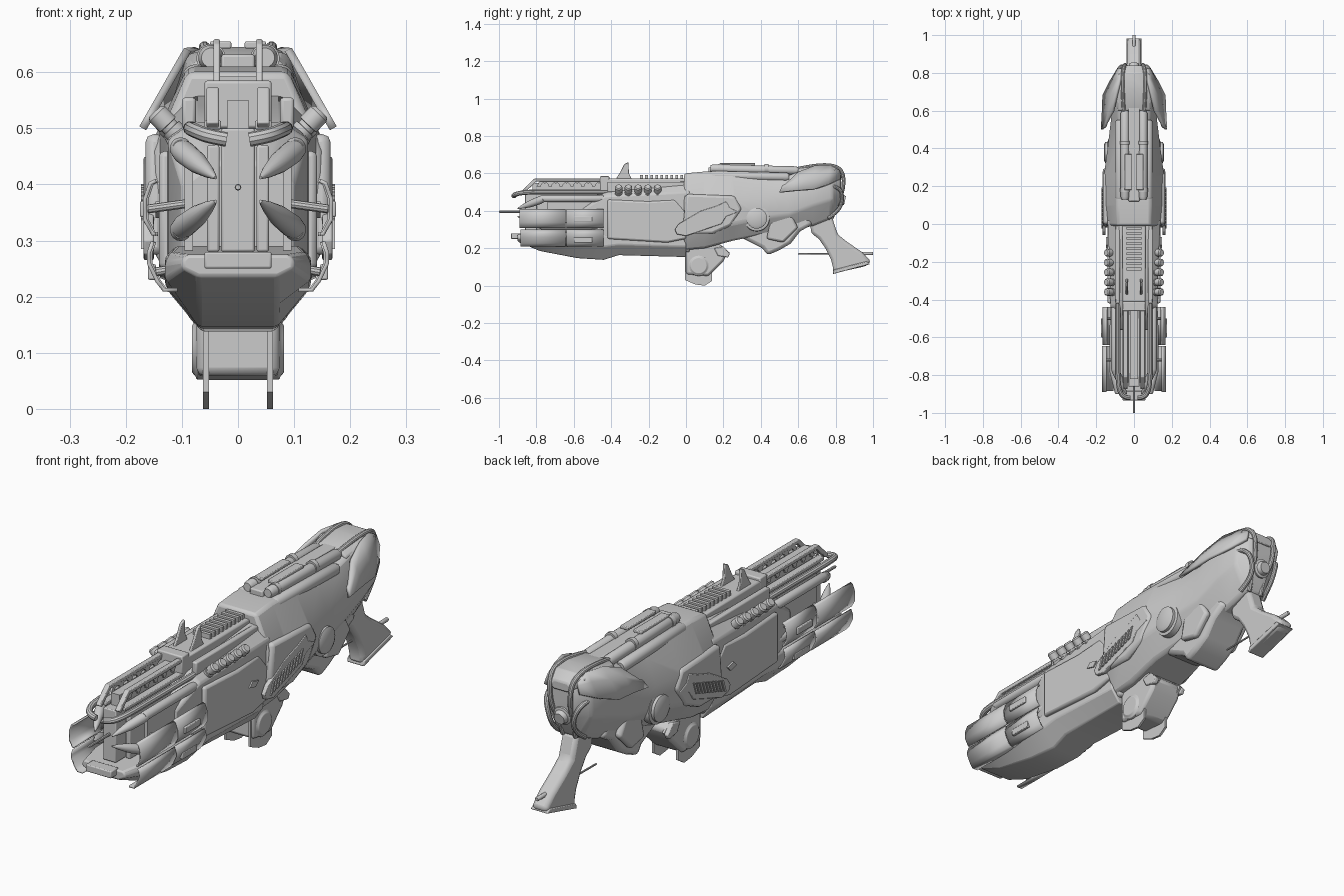
import bpy, bmesh, math
from mathutils import Vector


def finish(name, mesh, mirror=False, bevel=0, solid=0):
    ob = bpy.data.objects.new(name, mesh)
    bpy.context.collection.objects.link(ob)
    if solid:
        m = ob.modifiers.new("Solid", 'SOLIDIFY')
        m.thickness, m.offset = solid, 0
    if bevel:
        m = ob.modifiers.new("Bevel", 'BEVEL')
        m.width, m.segments, m.limit_method, m.angle_limit = bevel, 2, 'ANGLE', math.radians(25)
    if mirror:
        ob.modifiers.new("Mirror", 'MIRROR')
    return ob


def skin(name, rings, closed=True, **kw):
    """Bridge equal-length rings of points; cap them when closed."""
    bm = bmesh.new()
    rows = [[bm.verts.new(p) for p in r] for r in rings]
    n = len(rows[0])
    for a, b in zip(rows, rows[1:]):
        for i in range(n if closed else n - 1):
            j = (i + 1) % n
            bm.faces.new((a[i], a[j], b[j], b[i]))
    if closed:
        bm.faces.new(rows[0])
        bm.faces.new(rows[-1])
    bmesh.ops.recalc_face_normals(bm, faces=bm.faces)
    me = bpy.data.meshes.new(name)
    bm.to_mesh(me)
    bm.free()
    return finish(name, me, **kw)


def hull(name, stations, **kw):
    """Loft of eight-sided sections: y, bottom w/z, side w, low/high z, top w/z."""
    rings = []
    for y, wb, zb, w, zl, zh, wt, zt in stations:
        half = [(wb, zb), (w, zl), (w, zh), (wt, zt)]
        rings.append([(x, y, z) for x, z in half] + [(-x, y, z) for x, z in reversed(half)])
    return skin(name, rings, **kw)


def prism(name, yz, x0, x1, **kw):
    return skin(name, [[(x, y, z) for y, z in yz] for x in (x0, x1)], **kw)


def box(name, x0, x1, y0, y1, z0, z1, **kw):
    return prism(name, [(y0, z0), (y1, z0), (y1, z1), (y0, z1)], x0, x1, **kw)


def lathe(name, a, b, prof, n=24, **kw):
    """Turned part from a to b; prof lists (fraction along, radius)."""
    a, b = Vector(a), Vector(b)
    d = b - a
    u = d.orthogonal().normalized()
    v = d.normalized().cross(u)
    rings = [[a + d * t + (u * math.cos(k * math.tau / n) + v * math.sin(k * math.tau / n)) * r
              for k in range(n)] for t, r in prof]
    return skin(name, rings, **kw)


def rod(name, a, b, r, n=16, **kw):
    return lathe(name, a, b, [(0, r * .75), (.03, r), (.97, r), (1, r * .75)], n, **kw)


def hose(name, pts, r, mirror=True):
    cu = bpy.data.curves.new(name, 'CURVE')
    cu.dimensions, cu.bevel_depth, cu.bevel_resolution, cu.use_fill_caps = '3D', r, 3, True
    sp = cu.splines.new('NURBS')
    sp.points.add(len(pts) - 1)
    for q, p in zip(sp.points, pts):
        q.co = (*p, 1)
    sp.use_endpoint_u, sp.order_u, sp.resolution_u = True, 3, 6
    tmp = bpy.data.objects.new(name + "_path", cu)
    me = bpy.data.meshes.new_from_object(tmp)
    bpy.data.objects.remove(tmp)
    return finish(name, me, mirror)


# Main hulls
hull("front_body", [(-.56, .06, .2, .10, .27, .40, .05, .44), (-.43, .07, .17, .125, .26, .48, .08, .51),
                    (-.2, .08, .175, .13, .27, .49, .08, .54), (.02, .09, .18, .14, .28, .5, .08, .56)], bevel=.008)
hull("rear_body", [(-.01, .10, .19, .15, .28, .46, .09, .60), (.1, .10, .2, .16, .3, .46, .09, .61),
                   (.25, .10, .24, .16, .33, .46, .09, .605), (.4, .08, .27, .14, .36, .46, .09, .575),
                   (.55, .07, .29, .122, .38, .5, .08, .59), (.68, .06, .32, .12, .43, .54, .09, .635),
                   (.78, .05, .36, .105, .46, .56, .07, .635), (.83, .03, .46, .06, .5, .56, .045, .60)], bevel=.012)
hull("chin", [(-.90, .07, .235, .10, .25, .265, .09, .275), (-.78, .07, .185, .13, .23, .26, .12, .28),
              (-.58, .07, .147, .13, .22, .27, .11, .29), (-.44, .065, .138, .125, .21, .27, .1, .29),
              (-.36, .07, .163, .125, .22, .27, .1, .29), (0, .08, .153, .12, .21, .27, .1, .29)], bevel=.006)
prism("side_armour", [(-.42, .25), (-.1, .23), (.0, .25), (.03, .36), (-.06, .46), (-.2, .45), (-.42, .46)],
      .115, .141, mirror=True, bevel=.01)
prism("receiver_plate", [(-.02, .275), (.14, .275), (.24, .32), (.3, .41), (.26, .48), (0, .49)],
      .13, .165, mirror=True, bevel=.014)

# Barrel core and front emitters
box("barrel_core", -.03, .03, -.86, -.43, .28, .5, bevel=.004)
box("core_cheek", .033, .055, -.80, -.43, .28, .47, mirror=True, bevel=.004)
box("core_side_wall", .08, .095, -.74, -.43, .28, .45, mirror=True)
rod("firing_needle", (0, -1, .395), (0, -.8, .395), .006, 8)
for z0, z1 in ((.465, .412), (.318, .37)):
    rod("emitter_tube", (.102, -.78, z0), (.102, -.42, z0), .019, mirror=True)
    lathe("emitter_prong", (.106, -.76, z0), (.04, -.9, z1),
          [(0, .017), (.15, .021), (.5, .019), (.8, .011), (1, .003)], 16, mirror=True)
hose("front_pipe", [(.085, -.42, .5), (.085, -.7, .5), (.085, -.83, .5), (.075, -.89, .495),
                    (.05, -.92, .485), (.02, -.92, .48)], .013)
box("muzzle_brace", -.06, .06, -.935, -.885, .25, .28, bevel=.004)

# Top rail with scalloped web
notches = []
for i in range(6):
    cy = -.755 + i * .058
    notches += [(cy - .021 * math.cos(k * math.pi / 6), .53 + .021 * math.sin(k * math.pi / 6)) for k in range(7)]
prism("rail_web", [(-.80, .53)] + notches + [(-.43, .53), (-.43, .562), (-.78, .562)], .036, .044, mirror=True)
prism("rail_top_bar", [(-.875, .51), (-.86, .50), (-.80, .557), (-.42, .557), (-.42, .573), (-.81, .573)],
      .034, .056, mirror=True, bevel=.003)
box("rail_lower_bar", .03, .06, -.84, -.42, .498, .514, mirror=True, bevel=.003)
box("rail_channel", -.02, .02, -.82, -.42, .5, .55)
box("rail_rear_block", -.06, .06, -.46, -.41, .5, .585, bevel=.005)

# Curved side shields, split into two lengths
upper = [(.146, .312), (.152, .312), (.166, .338), (.166, .374), (.156, .402), (.146, .407)]
lower = [(.108, .212), (.132, .212), (.144, .228), (.159, .26), (.159, .278), (.152, .298)]
for part, prof, y0 in (("upper", upper, -.89), ("lower", lower, -.885)):
    for a, b, g in ((y0, -.645, 0), (-.64, -.44, -.003)):
        skin(part + "_shield", [[(x + g, y, z) for x, z in prof] for y in (a, b)],
             closed=False, mirror=True, solid=.007)
    z = (prof[2][1] + prof[3][1]) / 2
    x = (prof[2][0] + prof[3][0]) / 2
    box(part + "_shield_lug", x - .005, x + .009, -.6, -.5, z - .014, z + .014, mirror=True, bevel=.003)
    for y in (-.72, -.5):
        rod(part + "_shield_mount", (.09, y, z + .01), (x - .004, y, z), .008, 10, mirror=True)

# Spine, ribs, sight horns and side cells
box("spine", -.06, .06, -.42, .01, .5, .572, bevel=.006)
box("spine_edge", .075, .1, -.42, 0, .5, .555, mirror=True, bevel=.006)
for i in range(9):
    box("spine_rib", -.04, .04, -.245 + i * .027, -.231 + i * .027, .56, .592)
prism("sight_horn", [(-.375, .57), (-.29, .57), (-.305, .6), (-.308, .66), (-.33, .65), (-.35, .61)],
      .032, .044, mirror=True, bevel=.003)
for i in range(5):
    y = -.36 + i * .052
    lathe("side_cell", (.095, y, .475), (.148, y, .53),
          [(0, .02), (.45, .02), (.46, .016), (.56, .016), (.57, .02), (.92, .02), (1, .015)], 14, mirror=True)

# Slanted vent on each flank
prism("vent_frame", [(-.05, .275), (.0, .265), (.19, .33), (.215, .37), (.28, .395), (.235, .415), (.215, .45),
                     (.16, .425), (.08, .4), (-.04, .33), (-.06, .30)], .150, .168, mirror=True, bevel=.003)
for i in range(10):
    y, z = -.025 + i * .021, .285 + i * .0068
    prism("vent_slat", [(y, z), (y + .011, z + .003), (y + .029, z + .055), (y + .018, z + .052)],
          .16, .173, mirror=True)
prism("flank_strip", [(-.13, .35), (-.09, .34), (-.07, .36), (-.11, .37)], .135, .147, mirror=True)

# Magazine pod
prism("pod_body", [(0, .06), (.12, .05), (.2, .13), (.225, .18), (.16, .24), (0, .24)], -.074, .074, bevel=.014)
prism("pod_plate", [(-.005, .19), (-.005, .03), (.05, .006), (.1, 0), (.14, .025), (.14, .08), (.235, .175),
                    (.19, .215)], .052, .062, mirror=True)
lathe("pod_disc", (.06, .068, .107), (.082, .068, .107), [(0, .055), (.6, .055), (.75, .048), (1, .042)],
      32, mirror=True, bevel=.002)
prism("pod_hook", [(.15, .2), (.2, .21), (.235, .17), (.225, .15), (.17, .16)], .06, .08, mirror=True, bevel=.004)

# Trigger housing, hip joint and grip
prism("trigger_housing", [(.24, .42), (.27, .27), (.33, .24), (.41, .2), (.435, .162), (.5, .19), (.56, .225),
                          (.61, .29), (.68, .33), (.6, .42)], -.085, .085, bevel=.018)
prism("housing_panel", [(.43, .25), (.52, .23), (.6, .31), (.55, .4), (.46, .38)], .08, .112, mirror=True, bevel=.012)
lathe("hip_joint", (.11, .378, .36), (.16, .378, .36),
      [(0, .07), (.55, .068), (.6, .055), (.85, .055), (1, .04)], 32, mirror=True)
prism("grip", [(.66, .36), (.67, .28), (.71, .25), (.745, .2), (.775, .14), (.785, .1), (.785, .065), (.965, .105),
               (.99, .13), (.94, .18), (.86, .235), (.81, .275), (.78, .37)], -.036, .036, bevel=.016)
prism("grip_foot", [(.785, .062), (.79, .085), (.965, .13), (.985, .115)], -.04, .04, bevel=.004)
rod("trigger_rod", (0, .6, .17), (0, .82, .172), .004, 8)
rod("grip_peg", (0, .88, .17), (0, 1, .172), .009, 10)

# Top canisters
rod("top_canister", (.048, .13, .626), (.048, .6, .615), .023, 20, mirror=True)
rod("side_canister", (.076, .13, .59), (.076, .55, .58), .024, 20, mirror=True)
box("canister_bed", -.03, .03, .12, .62, .57, .632, bevel=.005)
box("canister_plate", .012, .05, .18, .37, .642, .655, mirror=True, bevel=.003)
for y in (.17, .42):
    lathe("canister_band", (.048, y, .625), (.048, y + .02, .625), [(0, .026), (1, .026)], 20, mirror=True)

# Rear shoulder plates, crown and hoses
shoulder = [((.5, .50), (.53, .54)), ((.6, .51), (.6, .605)), ((.68, .515), (.69, .64)),
            ((.76, .54), (.77, .642)), ((.825, .57), (.82, .615))]
skin("shoulder_plate", [[((.09 + (.64 - z) * .57) * (1 if y < .7 else 1 - (y - .7) * 3), y, z)
                         for y, z in (lo, ((lo[0] + hi[0]) / 2, (lo[1] + hi[1]) / 2 + .012), hi)]
                        for lo, hi in shoulder], closed=False, mirror=True, solid=.014)
hull("rear_crown", [(.6, .05, .58, .085, .59, .61, .06, .63), (.72, .05, .6, .095, .61, .63, .06, .645),
                    (.8, .05, .59, .08, .6, .625, .05, .64), (.84, .03, .57, .05, .58, .595, .03, .61)], bevel=.006)
hose("crown_hose", [(.05, .55, .615), (.06, .68, .645), (.06, .8, .645), (.05, .845, .6), (.045, .84, .5),
                    (.03, .8, .43), (.03, .78, .36)], .010)
hose("rear_hose", [(.1, .74, .54), (.085, .82, .53), (.06, .84, .47), (.05, .82, .4), (.06, .76, .36)], .01)
lathe("rear_cap", (0, .78, .47), (0, .85, .455), [(0, .04), (.7, .04), (.75, .03), (1, .024)], 20)

# Smooth curved surfaces, keep hard edges
bpy.ops.object.select_all(action='SELECT')
bpy.context.view_layer.objects.active = bpy.context.selected_objects[0]
bpy.ops.object.shade_smooth_by_angle(angle=math.radians(32))
